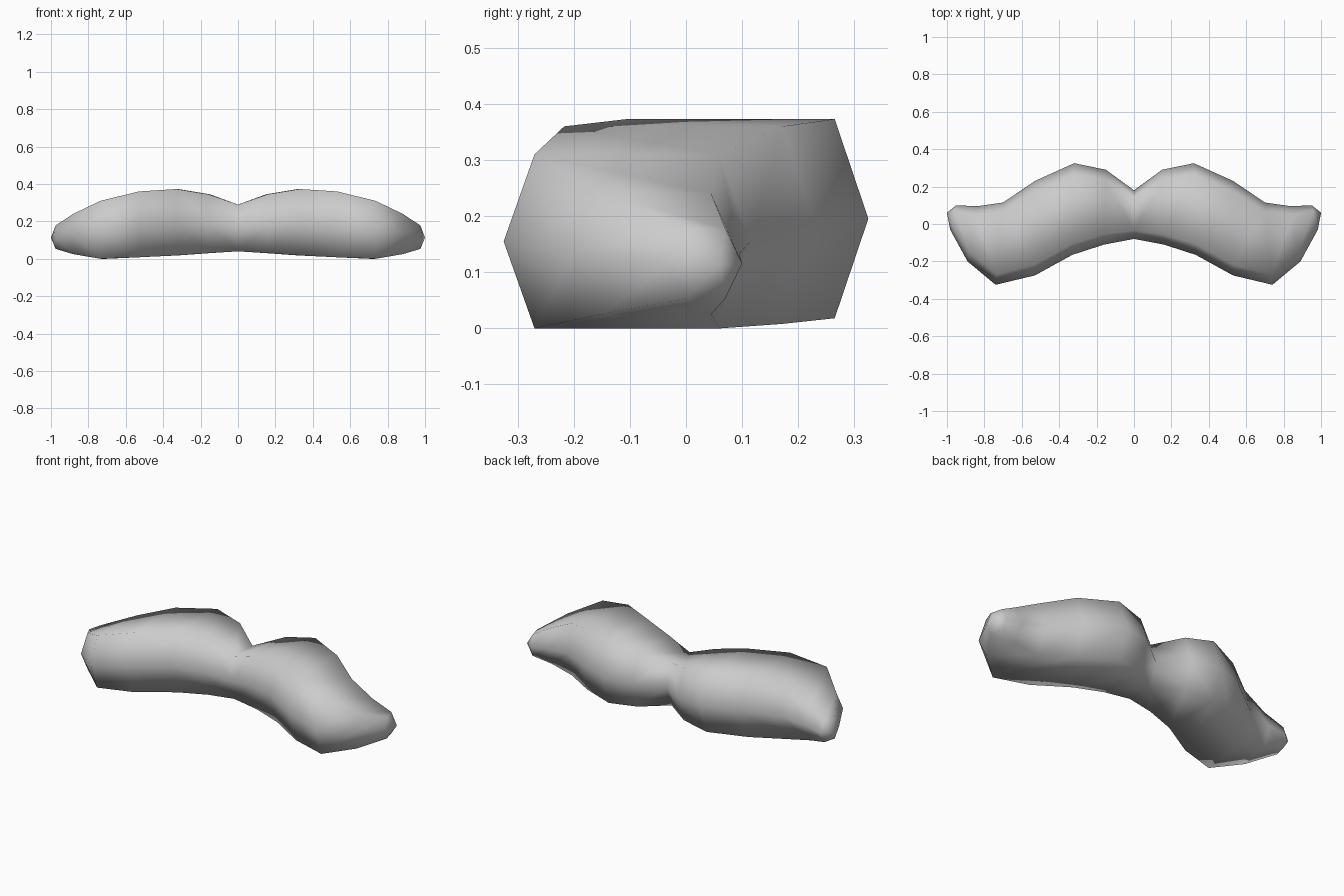
import bpy
import bmesh

if "Cube" in bpy.data.objects:
    bpy.data.objects.remove(bpy.data.objects["Cube"])

# Hair colour
grey = bpy.data.materials.new("light grey")
grey.diffuse_color = (0.6, 0.6, 0.6, 1)
grey.use_nodes = True
grey.node_tree.nodes["Principled BSDF"].inputs["Base Color"].default_value = grey.diffuse_color

# Hexagonal sections from the middle to the tip:
# front x, front y, back x, back y, bottom z, top z, edge inset
sections = [
    (0.00, -0.08, 0.00, 0.18, 0.04, 0.29, 0.045),
    (0.16, -0.11, 0.15, 0.29, 0.03, 0.345, 0.055),
    (0.33, -0.165, 0.32, 0.325, 0.018, 0.373, 0.06),
    (0.53, -0.275, 0.53, 0.23, 0.008, 0.36, 0.058),
    (0.74, -0.325, 0.70, 0.115, 0.0, 0.31, 0.055),
    (0.89, -0.20, 0.84, 0.095, 0.025, 0.24, 0.05),
    (0.983, -0.03, 0.95, 0.10, 0.053, 0.178, 0.03),
]


def ring(bm, fx, fy, bx, by, z0, z1, inset):
    mid = (z0 + z1) / 2
    outline = [(fy, mid), (fy + inset, z1), (by - inset, z1),
               (by, mid), (by - inset, z0), (fy + inset, z0)]
    verts = []
    for y, z in outline:
        t = (y - fy) / (by - fy)
        verts.append(bm.verts.new((fx + (bx - fx) * t, y, z)))
    return verts


# One half of the moustache, closed by a blunt tip
bm = bmesh.new()
rings = [ring(bm, *s) for s in sections]
for a, b in zip(rings, rings[1:]):
    for i in range(6):
        j = (i + 1) % 6
        bm.faces.new((a[i], a[j], b[j], b[i]))
tip = bm.verts.new((1.0, 0.06, 0.113))
for i in range(6):
    bm.faces.new((rings[-1][i], rings[-1][(i + 1) % 6], tip))

# Mirror across the middle and weld the seam
half = bm.verts[:] + bm.edges[:] + bm.faces[:]
bmesh.ops.mirror(bm, geom=half, axis='X', merge_dist=0.0)
bmesh.ops.remove_doubles(bm, verts=bm.verts[:], dist=0.0005)
bmesh.ops.recalc_face_normals(bm, faces=bm.faces[:])
for f in bm.faces:
    f.smooth = True

mesh = bpy.data.meshes.new("moustache")
bm.to_mesh(mesh)
bm.free()
mesh.materials.append(grey)
moustache = bpy.data.objects.new("moustache", mesh)
bpy.context.collection.objects.link(moustache)
